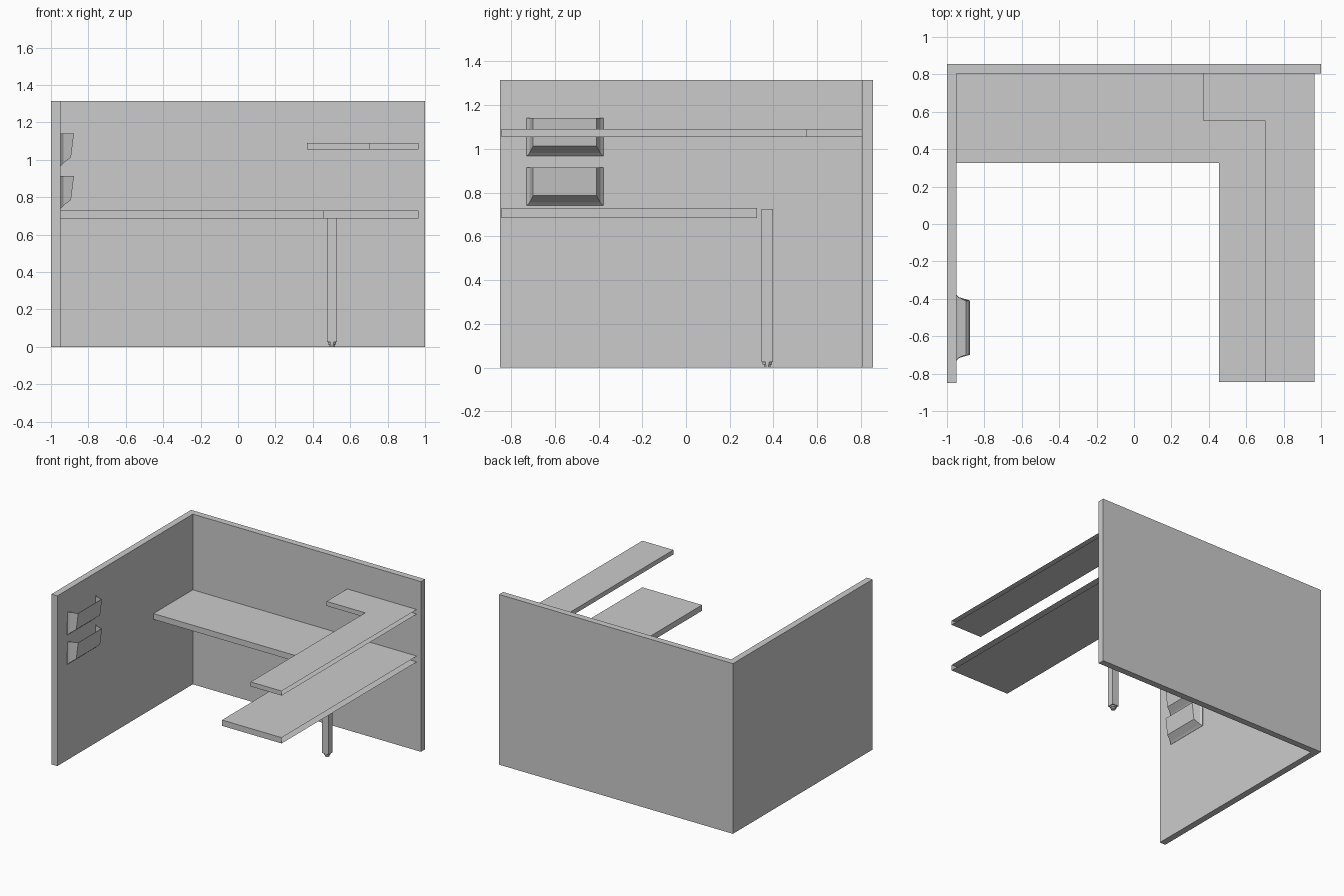
import bpy, bmesh

if "Cube" in bpy.data.objects:
    bpy.data.objects.remove(bpy.data.objects["Cube"])


def make_object(name, bm):
    bmesh.ops.recalc_face_normals(bm, faces=bm.faces[:])
    mesh = bpy.data.meshes.new(name)
    bm.to_mesh(mesh)
    bm.free()
    obj = bpy.data.objects.new(name, mesh)
    bpy.context.collection.objects.link(obj)
    return obj


def plate(name, outline, z0, z1, open_edges=()):
    """Extrude an outline upwards, leaving the listed edges without a side face."""
    bm = bmesh.new()
    low = [bm.verts.new((x, y, z0)) for x, y in outline]
    top = [bm.verts.new((x, y, z1)) for x, y in outline]
    bm.faces.new(low[::-1])
    bm.faces.new(top)
    n = len(outline)
    for i in range(n):
        if i not in open_edges:
            j = (i + 1) % n
            bm.faces.new((low[i], low[j], top[j], top[i]))
    return make_object(name, bm)


def wall_tray(name, y, z, height):
    """Wall pocket, open at the top: flange, sloped sides and floor, front panel."""
    # x at the bottom, x at the top, half width, bottom height
    rings = [(-0.948, -0.948, 0.176, 0.0),
             (-0.934, -0.934, 0.162, 0.014),
             (-0.893, -0.877, 0.145, 0.046)]
    bm = bmesh.new()
    loops = [[bm.verts.new(p) for p in (
        (xt, y - w, z + height), (xb, y - w, z + b),
        (xb, y + w, z + b), (xt, y + w, z + height))]
        for xb, xt, w, b in rings]
    for a, c in zip(loops, loops[1:]):
        for i in range(3):
            bm.faces.new((a[i], a[i + 1], c[i + 1], c[i]))
    bm.faces.new(loops[-1])
    obj = make_object(name, bm)
    # open surface: make sure the normals point into the room
    if obj.data.polygons[-1].normal.x < 0:
        obj.data.flip_normals()
    shell = obj.modifiers.new("thickness", 'SOLIDIFY')
    shell.thickness = 0.005
    shell.offset = -1
    return obj


# Partition walls
plate("partition_walls", [(-1, -0.85), (-0.95, -0.85), (-0.95, 0.805),
                          (1, 0.805), (1, 0.855), (-1, 0.855)], 0, 1.315)

# Desk top and upper shelf, hollow where they meet the walls and on the right
plate("desk_top", [(-0.95, 0.325), (0.455, 0.325), (0.455, -0.845),
                   (0.965, -0.845), (0.965, 0.805), (-0.95, 0.805)],
      0.685, 0.73, open_edges=(3, 4, 5))
plate("upper_shelf", [(0.37, 0.553), (0.70, 0.553), (0.70, -0.845),
                      (0.965, -0.845), (0.965, 0.805), (0.37, 0.805)],
      1.055, 1.09, open_edges=(3, 4))

# Desk leg with a small foot
plate("desk_leg", [(0.476, 0.346), (0.53, 0.346), (0.53, 0.398), (0.476, 0.398)],
      0.026, 0.724)
for part, r, z0, z1 in (("foot_collar", 0.021, 0.013, 0.026), ("foot_pad", 0.015, 0, 0.013)):
    c = r * 0.41
    plate(part, [(0.503 + a, 0.372 + b) for a, b in (
        (r, -c), (r, c), (c, r), (-c, r), (-r, c), (-r, -c), (-c, -r), (c, -r))], z0, z1)

# Wall trays
for label, z in (("lower", 0.74), ("upper", 0.967)):
    wall_tray(label + "_wall_tray", -0.554, z, 0.174)
